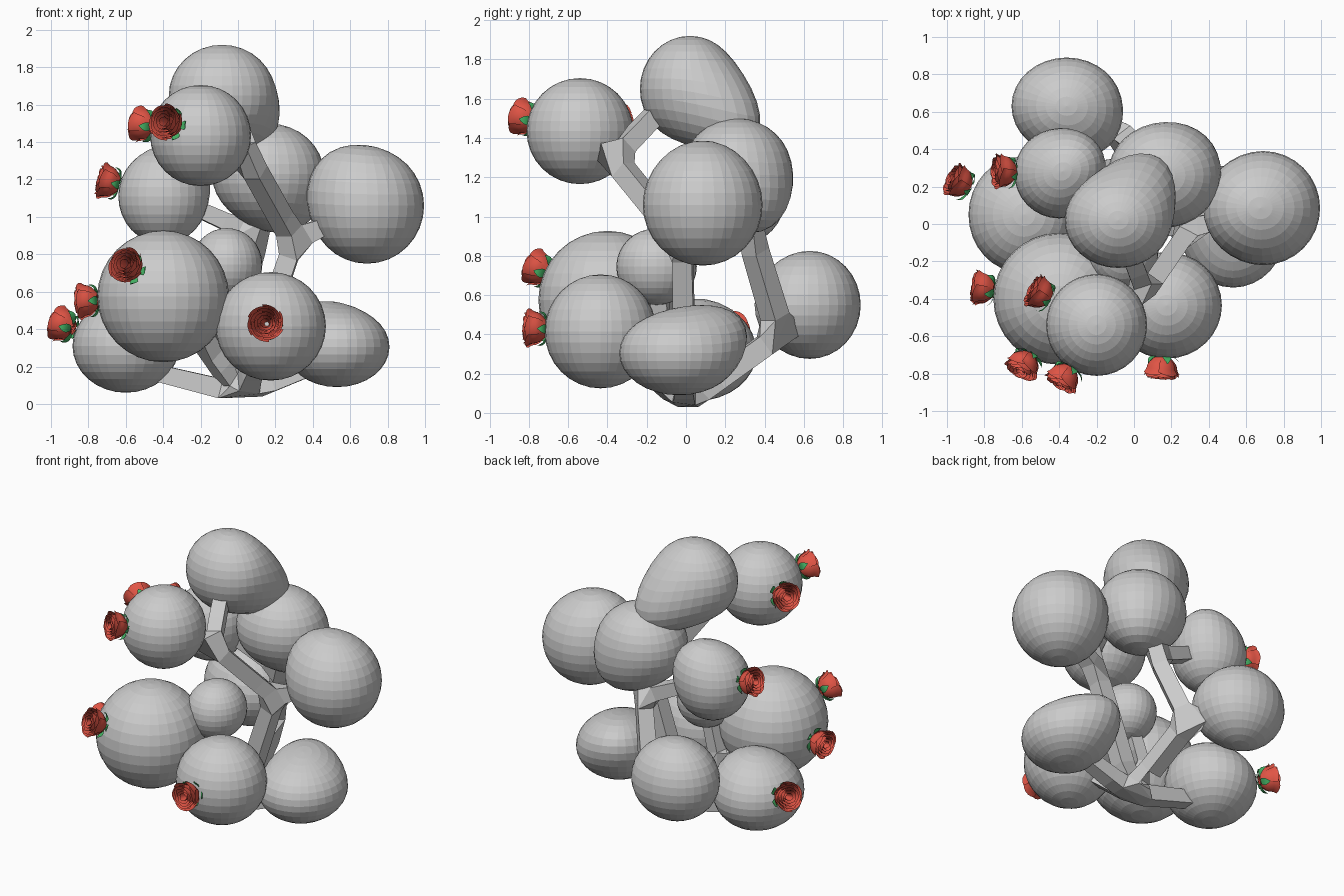
import bpy, bmesh, math
from mathutils import Vector

if "Cube" in bpy.data.objects:
    bpy.data.objects.remove(bpy.data.objects["Cube"])


def add_object(name, mesh):
    ob = bpy.data.objects.new(name, mesh)
    bpy.context.collection.objects.link(ob)
    return ob


def colour(name, rgb):
    m = bpy.data.materials.new(name)
    m.diffuse_color = (*rgb, 1)
    m.use_nodes = True
    m.node_tree.nodes["Principled BSDF"].inputs["Base Color"].default_value = m.diffuse_color
    return m


# Leaf clumps: centre, radii, pull (soft drag of one side)
clumps = {
    "top":         ((-.085, .02, 1.65), (.285, .255, .27), (.08, .14, -.10)),
    "upper_front": ((-.20, -.54, 1.435), (.27, .272, .27), (0, 0, 0)),
    "upper_left":  ((-.40, .27, 1.11), (.24, .24, .255), (.03, .02, .04)),
    "upper_back":  ((.16, .26, 1.23), (.30, .28, .27), (.03, .03, -.06)),
    "upper_right": ((.69, .085, 1.06), (.305, .305, .31), (-.03, 0, .03)),
    "big_left":    ((-.40, -.40, .575), (.352, .352, .352), (0, 0, 0)),
    "lower_front": ((.175, -.435, .415), (.295, .285, .29), (0, 0, 0)),
    "lower_left":  ((-.60, .05, .31), (.285, .31, .25), (.02, 0, .03)),
    "lower_right": ((.53, -.035, .305), (.28, .305, .215), (-.04, .07, .06)),
    "lower_back":  ((-.36, .63, .55), (.295, .26, .275), (.02, -.03, 0)),
    "small_inner": ((-.06, -.15, .745), (.19, .205, .195), (0, 0, 0)),
}
for name, (c, r, pull) in clumps.items():
    bm = bmesh.new()
    bmesh.ops.create_uvsphere(bm, u_segments=32, v_segments=16, radius=1)
    pull = Vector(pull)
    for v in bm.verts:
        f = max(0, v.co.dot(pull.normalized())) if pull.length else 0
        v.co = Vector(c) + Vector(a * b for a, b in zip(v.co, r)) + pull * f * f
    me = bpy.data.meshes.new("leaf_clump_" + name)
    bm.to_mesh(me)
    bm.free()
    add_object("leaf_clump_" + name, me)

# Branch skeleton: position, parent, radius
nodes = [
    ((.02, 0, .055), None, .055),
    ((.30, -.02, .87), 0, .05),
    ((.06, -.37, 1.30), 1, .05),
    ((-.05, -.08, 1.60), 2, .045),
    ((-.10, -.45, 1.38), 2, .045),
    ((.55, .04, 1.00), 1, .045),
    ((-.05, .48, .40), 0, .055),
    ((-.25, .58, .50), 6, .045),
    ((.10, .33, .90), 6, .05),
    ((.15, .30, 1.15), 8, .045),
    ((-.30, .28, 1.08), 8, .04),
    ((-.18, -.12, .32), 0, .045),
    ((-.30, -.30, .50), 11, .04),
    ((-.07, -.14, .70), 11, .04),
    ((-.45, .04, .17), 0, .045),
    ((.13, -.30, .30), 0, .045),
    ((.40, -.02, .20), 0, .045),
]
me = bpy.data.meshes.new("branches")
me.from_pydata([n[0] for n in nodes],
               [(n[1], i) for i, n in enumerate(nodes) if n[1] is not None], [])
branches = add_object("branches", me)
branches.modifiers.new("skin", 'SKIN')
for i, sv in enumerate(me.skin_vertices[0].data):
    sv.radius = (nodes[i][2], nodes[i][2])
    sv.use_root = i == 0


def patch(bm, func, nu, nv):
    """Grid surface from func(u in -1..1, v in 0..1)."""
    g = [[bm.verts.new(func(2 * i / nu - 1, j / nv)) for i in range(nu + 1)]
         for j in range(nv + 1)]
    for j in range(nv):
        for i in range(nu):
            bm.faces.new((g[j][i], g[j][i + 1], g[j + 1][i + 1], g[j + 1][i])).smooth = True


def finish(bm, name, mat):
    me = bpy.data.meshes.new(name)
    bm.to_mesh(me)
    bm.free()
    me.materials.append(mat)
    return me


# Rose petals: overlapping rings, each petal flares at the rim
bm = bmesh.new()
rings = [(.095, 6, .105), (.078, 6, .115), (.06, 5, .12), (.043, 5, .12), (.026, 4, .115)]
for k, (R, n, H) in enumerate(rings):
    for p in range(n):
        mid = 2 * math.pi * (p + k * .4) / n
        half = 1.35 * math.pi / n

        def petal(u, v):
            r = R * (.4 + .42 * math.sin(min(1, v * 1.8) * math.pi / 2) + .18 * v ** 4)
            r *= 1 + .07 * u
            a = mid + u * half
            z = H * v * (1 - .16 * u * u * v)
            return (r * math.cos(a), r * math.sin(a), z)
        patch(bm, petal, 6, 6)
petals = finish(bm, "rose_petals", colour("red", (.75, .09, .06)))

# Sepals: five pointed leaves hugging the base of the bloom
bm = bmesh.new()
for p in range(5):
    mid = 2 * math.pi * p / 5

    def sepal(u, v):
        r = .03 + .06 * math.sin(v * math.pi / 2)
        w = .024 * math.sin(math.pi * (.15 + .83 * v)) * u
        c, s = math.cos(mid), math.sin(mid)
        return (r * c - w * s, r * s + w * c, -.004 + .045 * v * v)
    patch(bm, sepal, 4, 6)
sepals = finish(bm, "rose_sepals", colour("green", (.06, .45, .13)))

# Roses point straight out from the clump they grow on
roses = [
    ("lower_left", (-.93, .22, .42)), ("upper_left", (-.69, .28, 1.185)),
    ("big_left", (-.805, -.345, .55)), ("upper_front", (-.50, -.375, 1.49)),
    ("big_left", (-.585, -.745, .73)), ("upper_front", (-.37, -.815, 1.50)),
    ("lower_front", (.15, -.765, .43)),
]
for i, (clump, mid) in enumerate(roses, 1):
    mid = Vector(mid)
    d = (mid - Vector(clumps[clump][0])).normalized()
    for me in (petals, sepals):
        ob = add_object(f"{me.name}_{i}", me)
        ob.location = mid - d * .055
        ob.rotation_euler = d.to_track_quat('Z', 'Y').to_euler()
